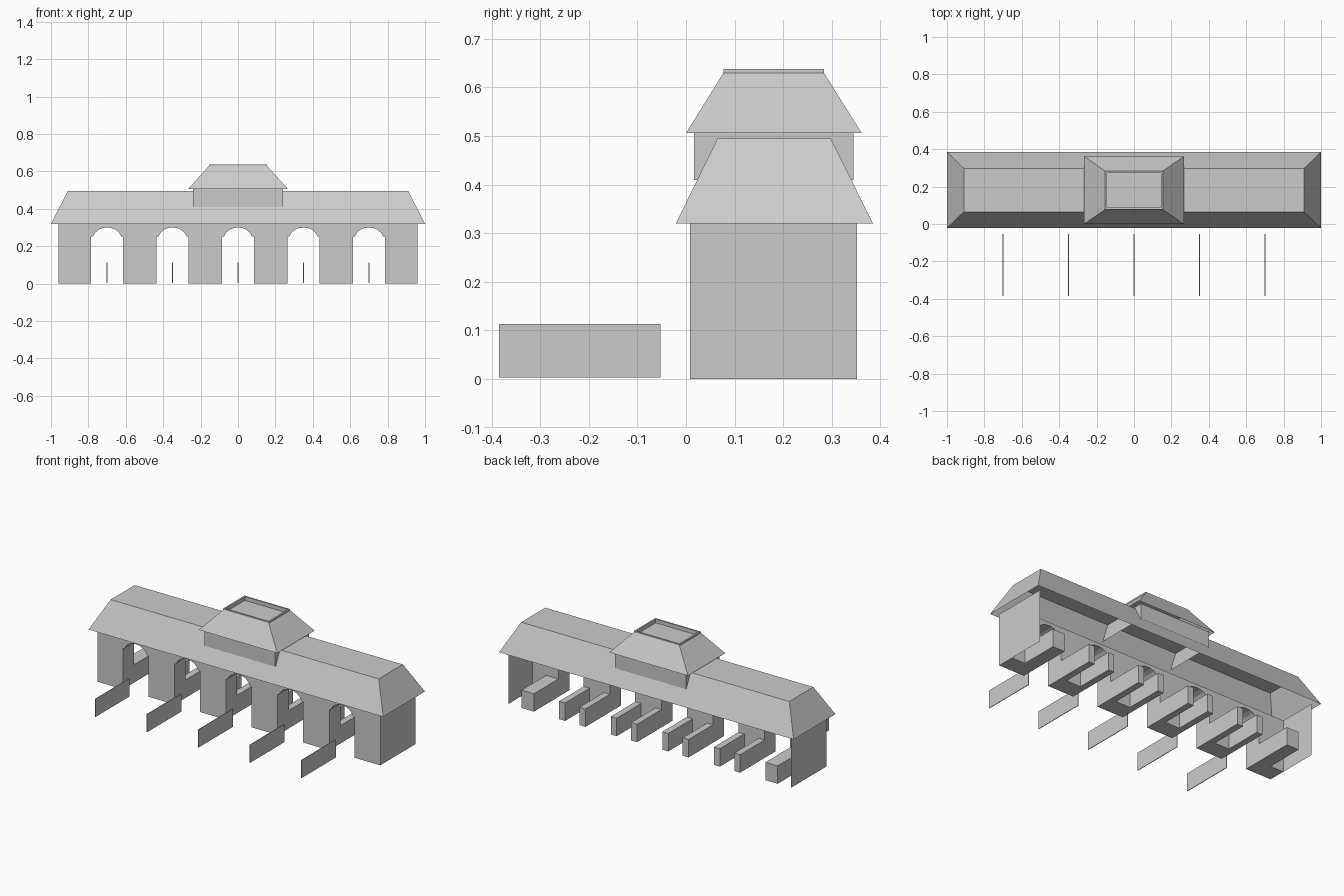
import bpy, bmesh

if "Cube" in bpy.data.objects:
    bpy.data.objects.remove(bpy.data.objects["Cube"])


def make(name, verts, faces):
    me = bpy.data.meshes.new(name)
    me.from_pydata(verts, [], faces)
    me.update()
    ob = bpy.data.objects.new(name, me)
    bpy.context.collection.objects.link(ob)
    return ob


def fix_normals(ob):
    bm = bmesh.new()
    bm.from_mesh(ob.data)
    bmesh.ops.recalc_face_normals(bm, faces=bm.faces)
    bm.to_mesh(ob.data)
    bm.free()


def ring(hx, y0, y1, z):
    return [(-hx, y0, z), (hx, y0, z), (hx, y1, z), (-hx, y1, z)]


def shell(name, rings, cap_top=False):
    """Rectangular rings joined into an open-bottomed shell."""
    verts = [v for r in rings for v in ring(*r)]
    faces = []
    for i in range(len(rings) - 1):
        a = i * 4
        faces += [(a + k, a + (k + 1) % 4, a + 4 + (k + 1) % 4, a + 4 + k) for k in range(4)]
    if cap_top:
        n = len(verts)
        faces.append((n - 4, n - 3, n - 2, n - 1))
    return make(name, verts, faces)


def box(name, x0, x1, y0, y1, z0, z1):
    verts = [(x, y, z) for z in (z0, z1) for x, y in ((x0, y0), (x1, y0), (x1, y1), (x0, y1))]
    faces = [(3, 2, 1, 0), (4, 5, 6, 7)] + [(k, (k + 1) % 4, 4 + (k + 1) % 4, 4 + k) for k in range(4)]
    return make(name, verts, faces)


FRONT, PIER_BACK, BACK = 0.008, 0.115, 0.352
EAVE = 0.32
BAYS = [-0.7, -0.35, 0.0, 0.35, 0.7]
HALF = 0.086

# Arcaded front: one outline with five arched openings, given depth
half_arch = [(HALF, 0), (HALF, 0.25), (0.076, 0.252), (0.064, 0.272), (0.045, 0.289), (0.022, 0.298)]
arch = [(-x, z) for x, z in half_arch] + [(0, 0.3)] + half_arch[::-1]
outline = [(-0.96, EAVE), (-0.96, 0)]
for c in BAYS:
    outline += [(c + x, z) for x, z in arch]
outline += [(0.96, 0), (0.96, EAVE)]
n = len(outline)
verts = [(x, y, z) for y in (FRONT, PIER_BACK) for x, z in outline]
faces = [tuple(range(n)), tuple(range(2 * n - 1, n - 1, -1))]
faces += [(i, n + i, n + (i + 1) % n, (i + 1) % n) for i in range(n - 1)]
fix_normals(make("arcade_front", verts, faces))

# End walls, thin sheets
for s, side in ((-1, "left"), (1, "right")):
    x = 0.96 * s
    make("end_wall_" + side,
         [(x, FRONT, 0), (x, BACK, 0), (x, BACK, EAVE), (x, FRONT, EAVE)],
         [(0, 1, 2, 3) if s > 0 else (3, 2, 1, 0)])

# Low stall partitions behind each side of every opening, and front dividers
for c in BAYS:
    for s in (-1, 1):
        outer = abs(c) == 0.7 and s * c > 0
        a, b = sorted((c + s * HALF, c + s * (HALF + (0.083 if outer else 0.04))))
        box("stall_partition", a, b, PIER_BACK, BACK, 0, 0.11)
    box("front_divider", c - 0.002, c + 0.002, -0.385, -0.053, 0.003, 0.113)

# Main hipped roof with a flat top, open underneath
shell("main_roof", [(1.0, -0.021, 0.385, EAVE), (0.91, 0.065, 0.298, 0.495)], True)

# Central cupola: walls, hipped roof, rim with sunken top
shell("cupola_walls", [(0.24, 0.016, 0.345, 0.41), (0.24, 0.016, 0.345, 0.506)])
shell("cupola_roof", [(0.267, 0.0, 0.362, 0.506), (0.155, 0.077, 0.284, 0.63),
                      (0.155, 0.077, 0.284, 0.638), (0.145, 0.087, 0.274, 0.638),
                      (0.145, 0.087, 0.274, 0.615)], True)
